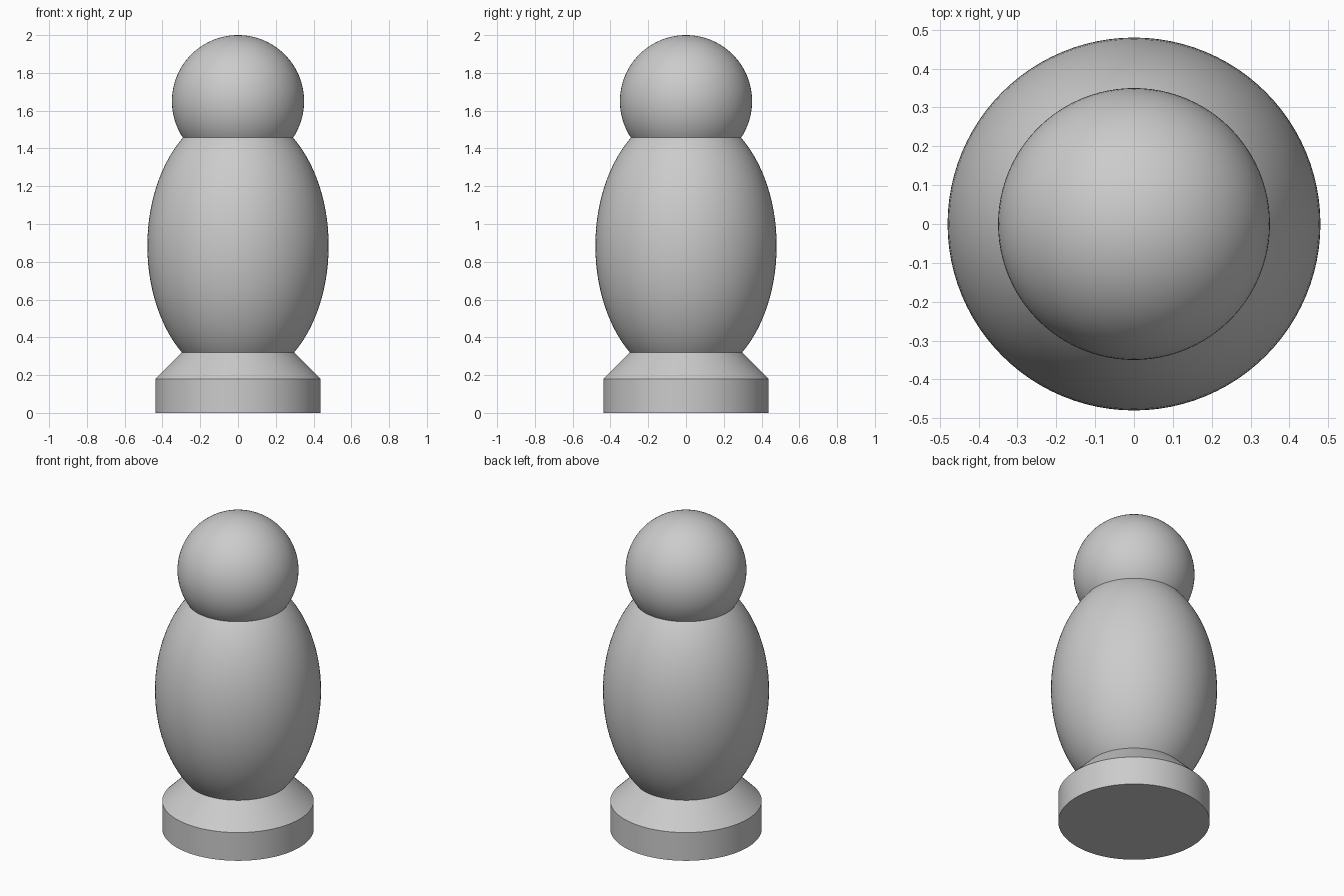
import bpy
import math

cube = bpy.data.objects.get("Cube")
if cube:
    bpy.data.objects.remove(cube, do_unlink=True)

SIDES = 96

grey = bpy.data.materials.new("light_grey")
grey.use_nodes = True
colour = (0.6, 0.6, 0.6, 1)
grey.diffuse_color = colour
grey.node_tree.nodes["Principled BSDF"].inputs["Base Color"].default_value = colour


def finish(name):
    """Name, colour and smooth the part just added."""
    part = bpy.context.object
    part.name = part.data.name = name
    part.data.materials.append(grey)
    bpy.ops.object.transform_apply(location=False, rotation=False, scale=True)
    bpy.ops.object.shade_smooth_by_angle(angle=math.radians(30))


def ball(name, radius, half_height, z):
    bpy.ops.mesh.primitive_uv_sphere_add(segments=SIDES, ring_count=48, location=(0, 0, z))
    bpy.context.object.scale = (radius, radius, half_height)
    finish(name)


# Round foot with a sloping collar that runs into the body
bpy.ops.mesh.primitive_cylinder_add(vertices=SIDES, radius=0.438, depth=0.18, location=(0, 0, 0.09))
finish("base")
bpy.ops.mesh.primitive_cone_add(vertices=SIDES, radius1=0.438, radius2=0.278, depth=0.16,
                                location=(0, 0, 0.26))
finish("base_collar")

# Egg-shaped body and round head
ball("body", 0.48, 0.72, 0.885)
ball("head", 0.35, 0.35, 1.65)
